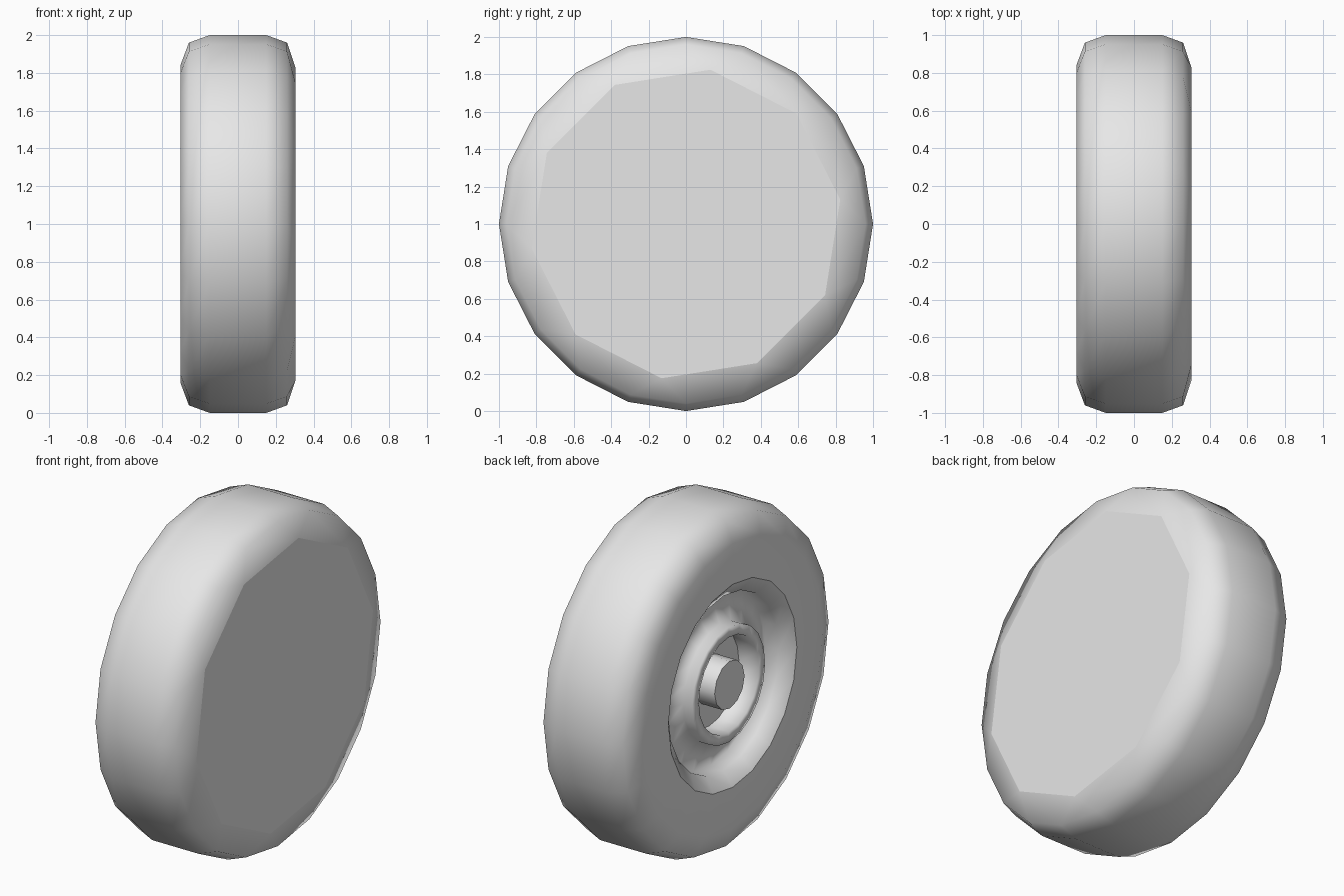
import bpy, bmesh
from math import cos, sin, pi, radians

cube = bpy.data.objects.get("Cube")
if cube:
    bpy.data.objects.remove(cube, do_unlink=True)

grey = bpy.data.materials.new("light_grey")
grey.use_nodes = True
colour = (0.8, 0.8, 0.8, 1)
grey.diffuse_color = colour
grey.node_tree.nodes["Principled BSDF"].inputs["Base Color"].default_value = colour


def ring(bm, x, radius, sides, offset=0.0):
    """Circle of vertices around the axle."""
    angles = [offset + 2 * pi * i / sides for i in range(sides)]
    return [bm.verts.new((x, radius * cos(a), 1 + radius * sin(a))) for a in angles]


def lathe(bm, profile, sides):
    """Revolve (x, radius) points around the axle; returns the rings."""
    rings = [ring(bm, x, r, sides) for x, r in profile]
    for a, b in zip(rings, rings[1:]):
        for i in range(sides):
            j = (i + 1) % sides
            bm.faces.new((a[i], b[i], b[j], a[j]))
    return rings


def finish(bm, name, sharp_angle, flat_faces=()):
    for f in bm.faces:
        f.smooth = f not in flat_faces
    for e in bm.edges:
        if len(e.link_faces) == 2:
            e.smooth = e.calc_face_angle() < radians(sharp_angle)
    for f in flat_faces:
        for e in f.edges:
            e.smooth = False
    mesh = bpy.data.meshes.new(name)
    bm.to_mesh(mesh)
    bm.free()
    mesh.materials.append(grey)
    obj = bpy.data.objects.new(name, mesh)
    bpy.context.collection.objects.link(obj)
    return obj


SIDES = 20

# Tyre: tread, rounded shoulders and outer sidewall
bm = bmesh.new()
rings = lathe(bm, [(0.26, 0.96), (0.15, 1.0), (-0.15, 1.0), (-0.26, 0.96),
                   (-0.305, 0.84), (-0.305, 0.60)], SIDES)

# Closed inner side: a ten-sided cap joined to the shoulder
shoulder = rings[0]
cap = ring(bm, 0.305, 0.835, SIDES // 2, pi / SIDES)
for k, v in enumerate(cap):
    nxt = cap[(k + 1) % len(cap)]
    a, b, c = (shoulder[(2 * k + n) % SIDES] for n in range(3))
    bm.faces.new((v, a, b))
    bm.faces.new((v, b, c, nxt))
cap_face = bm.faces.new(cap)
finish(bm, "tyre", 60, [cap_face])

# Rim: sloped lip, recess, dished disc, raised ring and well
bm = bmesh.new()
rings = lathe(bm, [(-0.305, 0.60), (-0.245, 0.515), (-0.16, 0.51), (-0.22, 0.34),
                   (-0.28, 0.34), (-0.28, 0.28), (-0.15, 0.28)], SIDES)
well = bm.faces.new(rings[-1][::-1])
finish(bm, "rim", 40, [well])

# Axle hub in the middle of the well
bm = bmesh.new()
rings = lathe(bm, [(-0.14, 0.14), (-0.285, 0.14)], 12)
end = bm.faces.new(rings[-1][::-1])
finish(bm, "hub", 40, [end])
